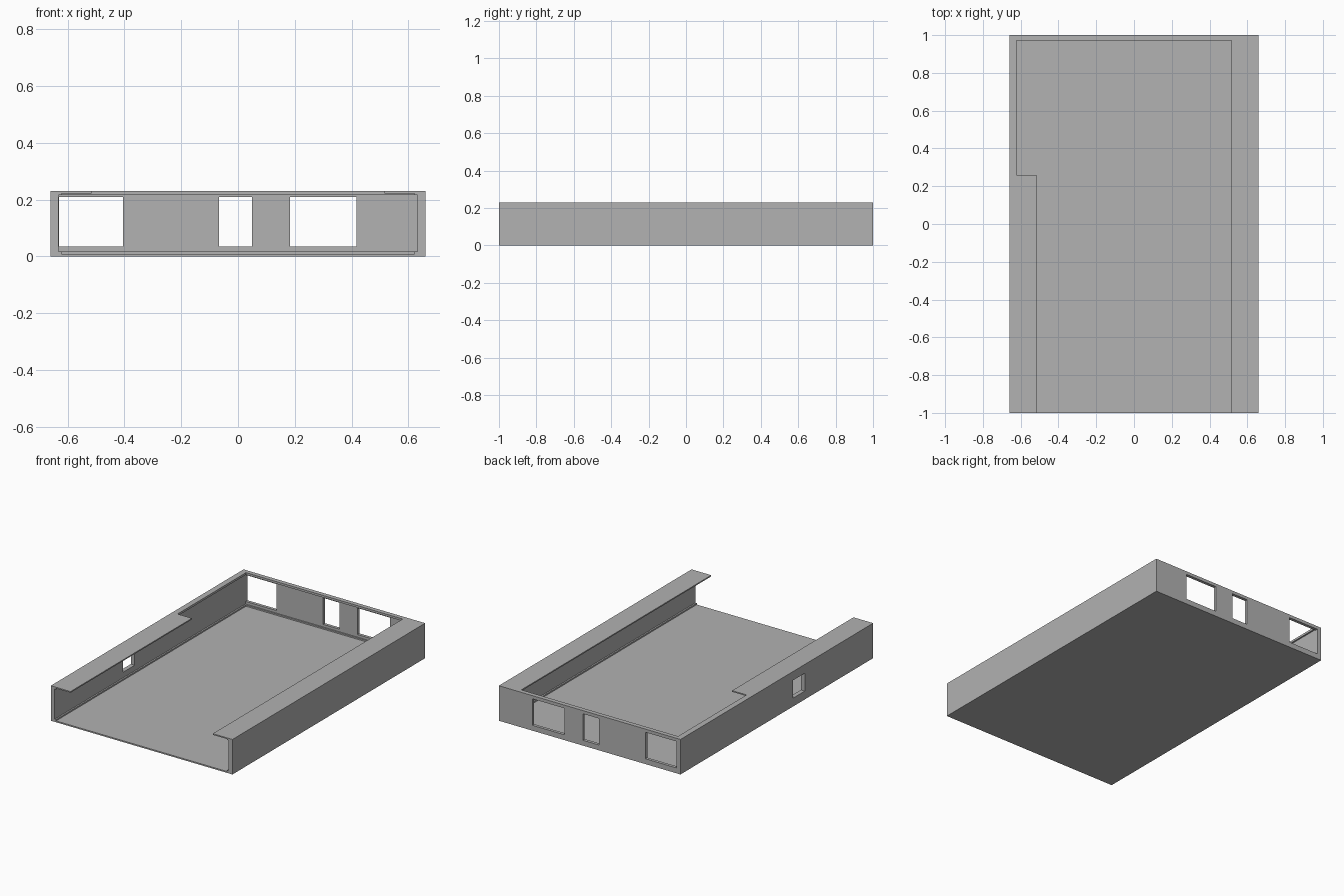
import bpy
import bmesh

old = bpy.data.objects.get("Cube")
if old:
    bpy.data.objects.remove(old, do_unlink=True)

grey = bpy.data.materials.new("plain grey")
grey.use_nodes = True
colour = (0.445, 0.445, 0.445, 1)
grey.diffuse_color = colour
grey.node_tree.nodes["Principled BSDF"].inputs["Base Color"].default_value = colour


def box(name, x, y, z):
    """Box spanning the given (low, high) pairs."""
    bm = bmesh.new()
    bmesh.ops.create_cube(bm, size=1)
    for v in bm.verts:
        v.co = [span[0] if c < 0 else span[1] for c, span in zip(v.co, (x, y, z))]
    mesh = bpy.data.meshes.new(name)
    bm.to_mesh(mesh)
    bm.free()
    mesh.materials.append(grey)
    obj = bpy.data.objects.new(name, mesh)
    bpy.context.collection.objects.link(obj)
    return obj


def cut(target, name, x, y, z):
    """Remove a box-shaped volume from the target."""
    cutter = box(name, x, y, z)
    cutter.hide_render = True
    mod = target.modifiers.new(name, "BOOLEAN")
    mod.operation = "DIFFERENCE"
    mod.solver = "EXACT"
    mod.object = cutter
    bpy.ops.object.select_all(action="DESELECT")
    bpy.context.view_layer.objects.active = target
    target.select_set(True)
    bpy.ops.object.modifier_apply(modifier=mod.name)
    bpy.data.objects.remove(cutter, do_unlink=True)


FRONT = -1.1
tray = box("sliding_tray", (-0.66, 0.66), (-1, 1), (0, 0.23))

# Stepped cavity, open at the front
cut(tray, "main_cavity", (-0.632, 0.632), (FRONT, 0.98), (0.018, 0.216))
cut(tray, "inner_recess", (-0.622, 0.622), (FRONT, 0.971), (0.009, 0.222))

# Top opening, leaving side lips with a notch in one of them
cut(tray, "top_opening", (-0.517, 0.517), (FRONT, 0.971), (0.1, 0.3))
cut(tray, "lip_notch", (-0.622, -0.4), (0.26, 0.971), (0.1, 0.3))

# Back wall ports
for x in ((-0.63, -0.405), (-0.067, 0.05), (0.183, 0.417)):
    cut(tray, "back_port", x, (0.9, 1.1), (0.035, 0.209))

# Side wall port
cut(tray, "side_port", (-0.8, -0.6), (-0.29, -0.17), (0.055, 0.172))
